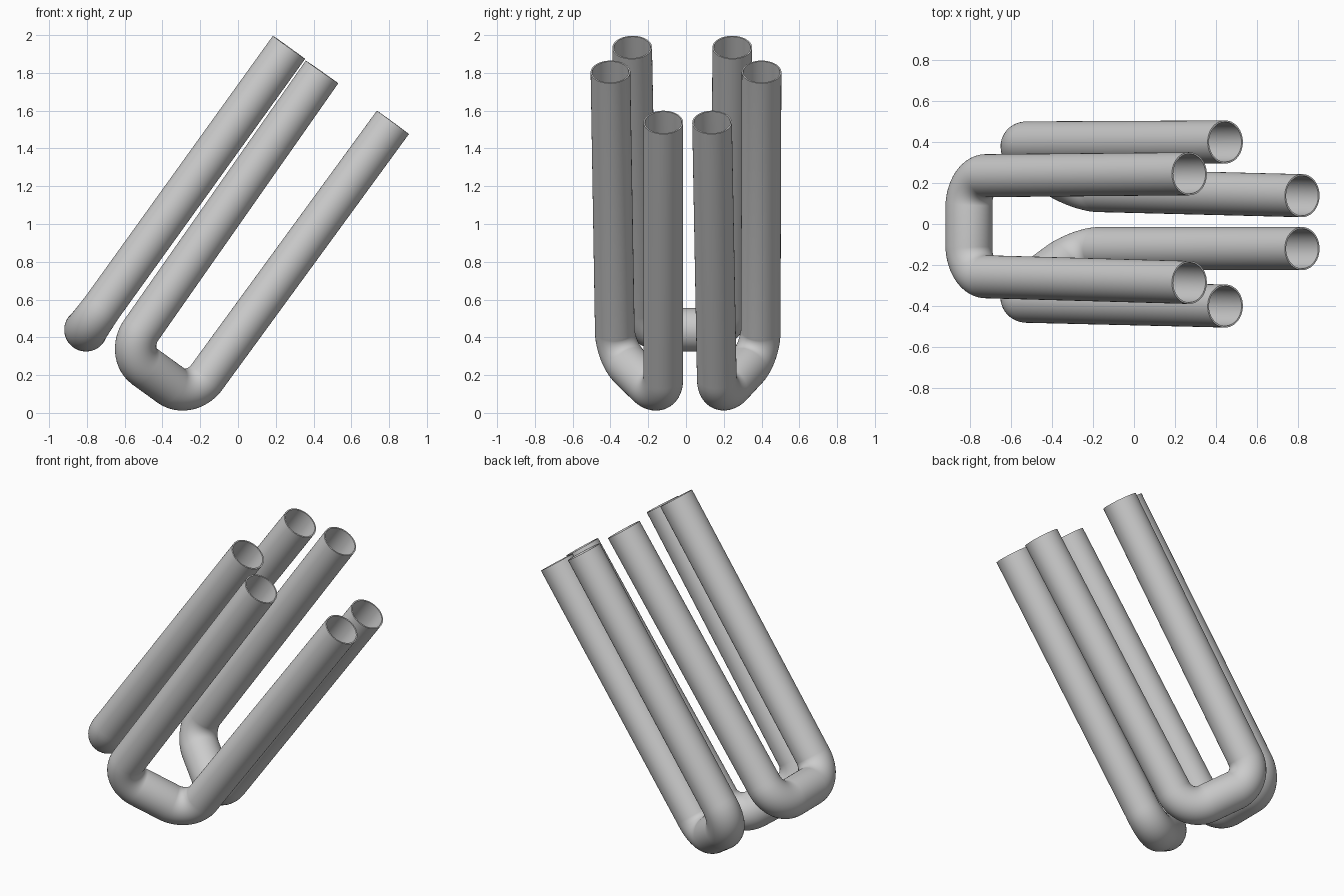
import bpy
import bmesh
from math import cos, sin, pi, tan
from mathutils import Vector

if "Cube" in bpy.data.objects:
    bpy.data.objects.remove(bpy.data.objects["Cube"])

SIDES, BEND_STEPS = 48, 14
LEG_RADIUS, BAR_RADIUS, BEND_RADIUS, WALL = 0.105, 0.115, 0.15, 0.008

grey = bpy.data.materials.new("pipe_grey")
grey.use_nodes = True
colour = (0.6, 0.6, 0.6, 1)
grey.diffuse_color = colour
grey.node_tree.nodes["Principled BSDF"].inputs["Base Color"].default_value = colour


def bend(before, corner, after, r_start, r_end):
    """Circular fillet at a corner, as (point, tangent, radius) stations."""
    d1, d2 = (corner - before).normalized(), (after - corner).normalized()
    angle = d1.angle(d2)
    start = corner - d1 * BEND_RADIUS * tan(angle / 2)
    inward = (d2 - d1 * d1.dot(d2)).normalized()
    centre = start + inward * BEND_RADIUS
    stations = []
    for i in range(BEND_STEPS + 1):
        f = i / BEND_STEPS
        a = angle * f
        point = centre + BEND_RADIUS * (d1 * sin(a) - inward * cos(a))
        tangent = d1 * cos(a) + inward * sin(a)
        stations.append((point, tangent, r_start + (r_end - r_start) * f))
    return stations


def u_pipe(name, points):
    """Open-ended bent pipe: leg, bend, cross bar, bend, leg."""
    a, b, c, d = [Vector(p) for p in points]
    path = [(a, (b - a).normalized(), LEG_RADIUS)]
    path += bend(a, b, c, LEG_RADIUS, BAR_RADIUS)
    path += bend(b, c, d, BAR_RADIUS, LEG_RADIUS)
    path.append((d, (d - c).normalized(), LEG_RADIUS))

    # Sweep rings along the path without twisting
    bm = bmesh.new()
    rings = []
    normal, previous = path[0][1].orthogonal().normalized(), path[0][1]
    for point, tangent, radius in path:
        normal = previous.rotation_difference(tangent) @ normal
        previous = tangent
        side = tangent.cross(normal)
        rings.append([bm.verts.new(point + radius * (normal * cos(t) + side * sin(t)))
                      for t in (2 * pi * i / SIDES for i in range(SIDES))])
    for r1, r2 in zip(rings, rings[1:]):
        for i in range(SIDES):
            j = (i + 1) % SIDES
            bm.faces.new((r1[i], r1[j], r2[j], r2[i]))
    bmesh.ops.recalc_face_normals(bm, faces=bm.faces)
    mesh = bpy.data.meshes.new(name)
    bm.to_mesh(mesh)
    bm.free()

    mesh.materials.append(grey)
    obj = bpy.data.objects.new(name, mesh)
    bpy.context.collection.objects.link(obj)
    # Thin wall, thickened inward
    wall = obj.modifiers.new("wall", "SOLIDIFY")
    wall.thickness, wall.offset = WALL, -1
    bpy.ops.object.select_all(action="DESELECT")
    obj.select_set(True)
    bpy.context.view_layer.objects.active = obj
    bpy.ops.object.modifier_apply(modifier="wall")
    bpy.ops.object.shade_smooth_by_angle()
    return obj


# Pipe on the right, joined straight across
u_pipe("cross_pipe", [(0.27, -0.285, 1.935), (-0.805, -0.255, 0.44),
                      (-0.805, 0.235, 0.44), (0.27, 0.245, 1.935)])
# Slanted pipes at front and back
u_pipe("front_pipe", [(0.445, -0.40, 1.805), (-0.596, -0.375, 0.319),
                      (-0.252, -0.12, 0.07), (0.82, -0.12, 1.538)])
u_pipe("back_pipe", [(0.445, 0.40, 1.805), (-0.596, 0.395, 0.319),
                     (-0.252, 0.165, 0.07), (0.82, 0.138, 1.538)])
